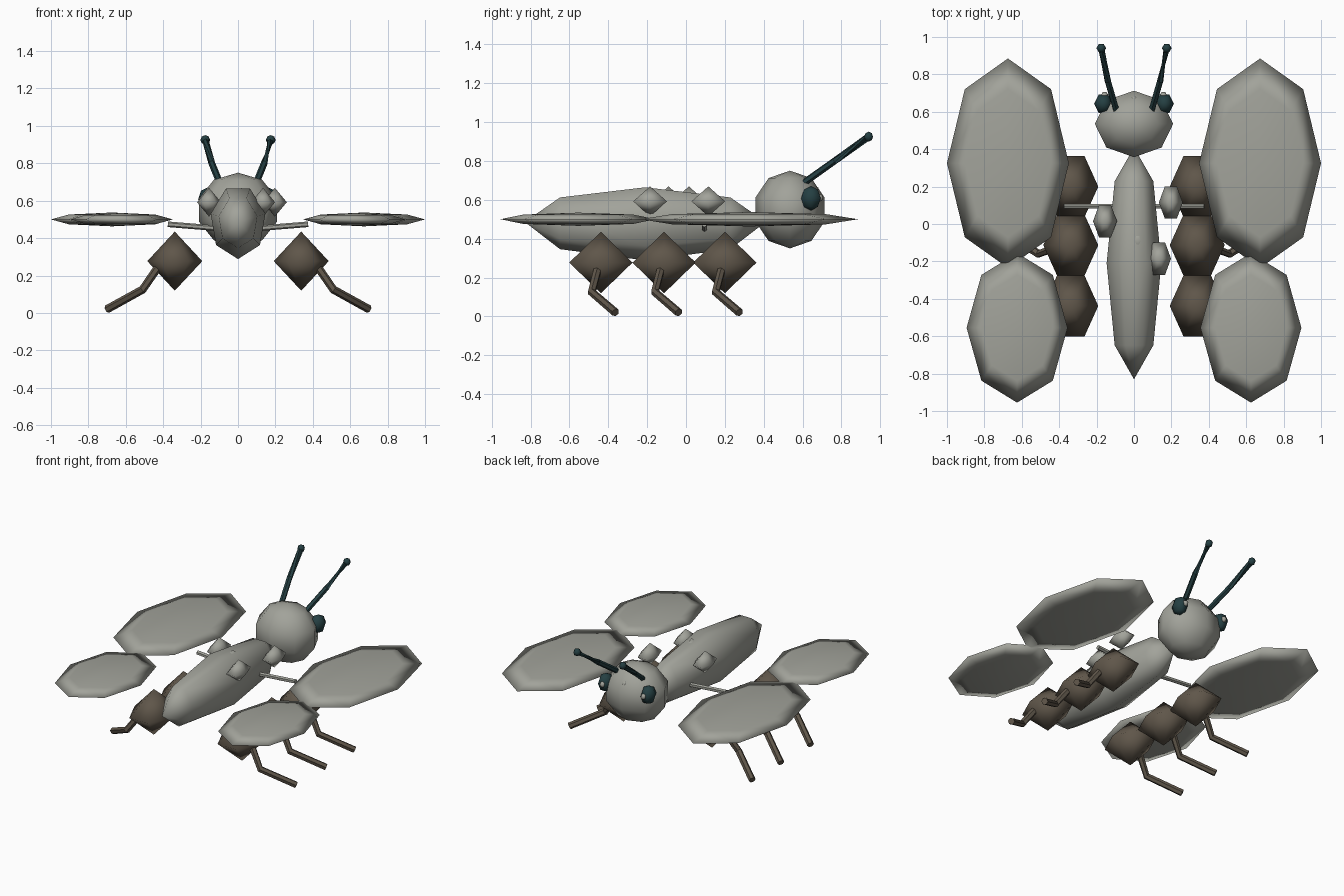
import bpy, bmesh, math
from mathutils import Vector

if "Cube" in bpy.data.objects:
    bpy.data.objects.remove(bpy.data.objects["Cube"])


def material(name, rgb):
    m = bpy.data.materials.new(name)
    m.diffuse_color = (*rgb, 1)
    m.use_nodes = True
    m.node_tree.nodes["Principled BSDF"].inputs["Base Color"].default_value = m.diffuse_color
    return m


GREY = material("stone grey", (0.36, 0.365, 0.325))
BROWN = material("leg brown", (0.115, 0.093, 0.068))
TEAL = material("dark teal", (0.018, 0.05, 0.055))


def finish(bm, name, mat, smooth=True):
    bmesh.ops.recalc_face_normals(bm, faces=bm.faces)
    me = bpy.data.meshes.new(name)
    bm.to_mesh(me)
    bm.free()
    me.materials.append(mat)
    for p in me.polygons:
        p.use_smooth = smooth
    ob = bpy.data.objects.new(name, me)
    bpy.context.collection.objects.link(ob)
    return ob


def ellipsoid(name, centre, radii, segs, rings, mat, axis="z", phase=0.0):
    """Low-poly ball with its poles along z or y."""
    bm = bmesh.new()

    def vert(a, t):
        u, v, w = math.sin(t) * math.cos(a), math.sin(t) * math.sin(a), math.cos(t)
        p = (u, v, w) if axis == "z" else (u, w, v)
        return bm.verts.new([c + r * q for c, r, q in zip(centre, radii, p)])

    loops = [[vert(phase + 2 * math.pi * i / segs, math.pi * k / rings)
              for i in range(segs)] for k in range(1, rings)]
    top, bottom = vert(0, 0), vert(0, math.pi)
    for i in range(segs):
        j = (i + 1) % segs
        bm.faces.new((top, loops[0][i], loops[0][j]))
        bm.faces.new((bottom, loops[-1][j], loops[-1][i]))
        for a, b in zip(loops, loops[1:]):
            bm.faces.new((a[i], b[i], b[j], a[j]))
    return finish(bm, name, mat)


def tube(name, path, radius, mat, sides=6):
    """Capped tube swept along a few points."""
    bm = bmesh.new()
    pts = [Vector(p) for p in path]
    loops = []
    for k, p in enumerate(pts):
        d = (pts[min(k + 1, len(pts) - 1)] - pts[max(k - 1, 0)]).normalized()
        ref = Vector((0, 1, 0)) if abs(d.y) < 0.8 else Vector((1, 0, 0))
        u = d.cross(ref).normalized()
        v = d.cross(u)
        loops.append([bm.verts.new(p + radius * (math.cos(2 * math.pi * i / sides) * u
                                                 + math.sin(2 * math.pi * i / sides) * v))
                      for i in range(sides)])
    for a, b in zip(loops, loops[1:]):
        for i in range(sides):
            j = (i + 1) % sides
            bm.faces.new((a[i], a[j], b[j], b[i]))
    bm.faces.new(loops[0])
    bm.faces.new(loops[-1])
    return finish(bm, name, mat, smooth=False)


# Body (seven-sided, ridge at the bottom) and head
ellipsoid("body", (0, -0.21, 0.486), (0.15, 0.62, 0.198), 7, 4, GREY, "y", -math.pi / 2)
ellipsoid("head", (0, 0.535, 0.55), (0.22, 0.187, 0.2), 8, 5, GREY)

# Bumps scattered on the back
for n, (x, y) in enumerate([(-0.155, 0.015), (0.197, 0.115), (0.134, -0.185), (0.02, -0.09)]):
    ellipsoid(f"back_bump_{n + 1}", (x, y, 0.592), (0.064, 0.1, 0.077), 6, 2, GREY)

# Small middle spot on the forehead
ellipsoid("forehead_bead", (0, 0.668, 0.65), (0.02, 0.02, 0.02), 6, 4, GREY)

for s, side in ((-1, "left"), (1, "right")):
    # Wings and the strut that carries them
    ellipsoid(f"front_wing_{side}", (s * 0.674, 0.325, 0.5), (0.326, 0.56, 0.037), 8, 4, GREY)
    ellipsoid(f"hind_wing_{side}", (s * 0.625, -0.555, 0.5), (0.27, 0.4, 0.034), 8, 4, GREY)
    tube(f"wing_strut_{side}", [(s * 0.08, 0.095, 0.45), (s * 0.375, 0.095, 0.474)], 0.015, GREY)

    # Eyes and side beads
    ellipsoid(f"eye_{side}", (s * 0.163, 0.643, 0.608), (0.05, 0.058, 0.063), 6, 4, TEAL)
    ellipsoid(f"side_bead_{side}", (s * 0.157, 0.688, 0.61), (0.02, 0.02, 0.02), 6, 4, GREY)

    # Antennae with small tips
    tube(f"antenna_{side}", [(s * 0.095, 0.61, 0.69), (s * 0.14, 0.765, 0.80),
                             (s * 0.175, 0.94, 0.925)], 0.018, TEAL)
    ellipsoid(f"antenna_tip_{side}", (s * 0.175, 0.94, 0.925), (0.026, 0.026, 0.026), 6, 4, TEAL)

    # Three legs, each a chunky upper joint and a bent shin
    for y, row in ((0.2, "front"), (-0.113, "middle"), (-0.438, "hind")):
        ellipsoid(f"{row}_leg_joint_{side}", (s * 0.338, y, 0.277), (0.147, 0.188, 0.158), 6, 2, BROWN)
        tube(f"{row}_leg_{side}", [(s * 0.41, y - 0.01, 0.27), (s * 0.51, y - 0.047, 0.125),
                                   (s * 0.70, y + 0.075, 0.02)], 0.022, BROWN)
